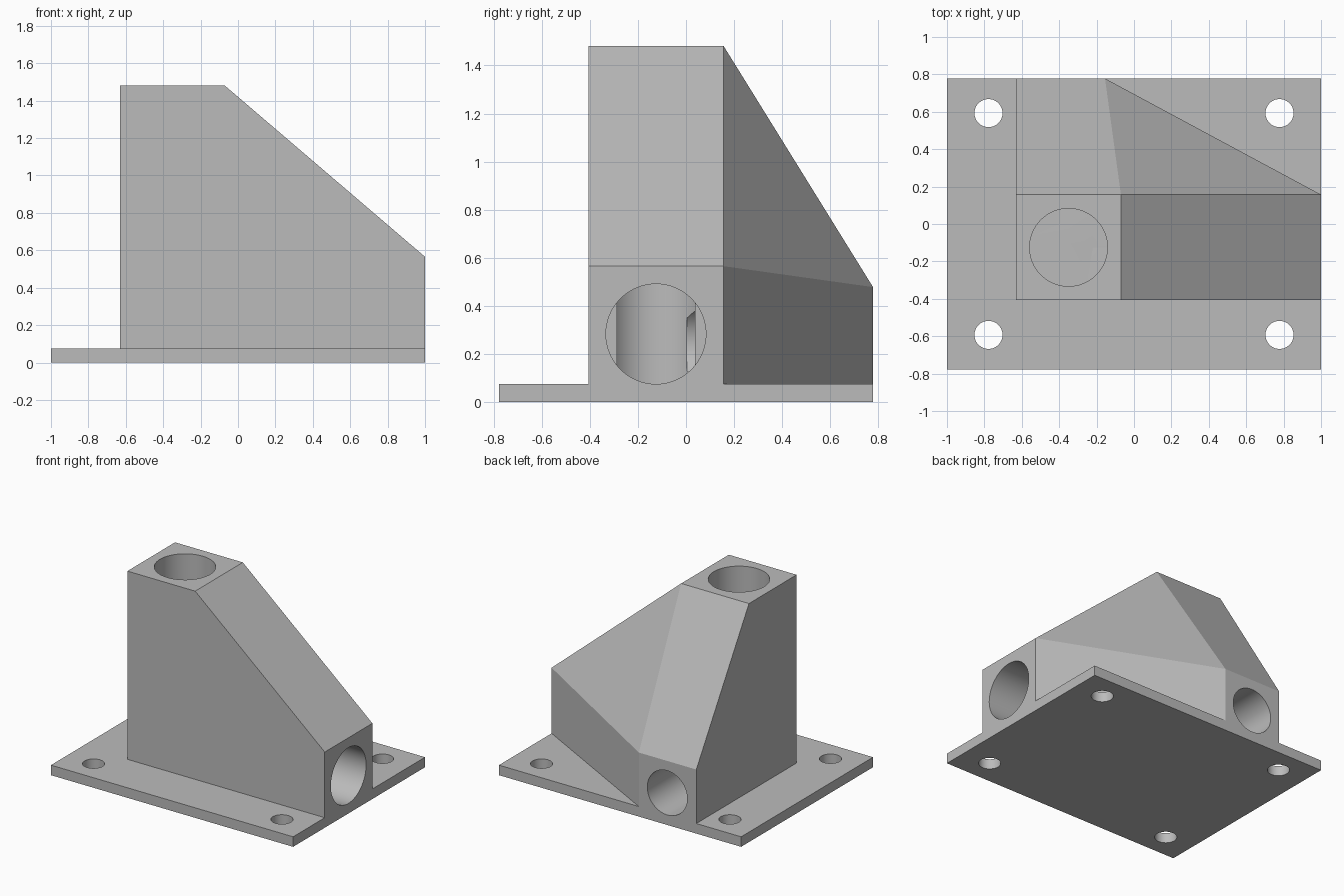
import bpy, bmesh, math
from mathutils import Matrix, Vector

cube = bpy.data.objects.get("Cube")
if cube:
    bpy.data.objects.remove(cube, do_unlink=True)

# Single grey plastic
grey = bpy.data.materials.new("grey_plastic")
grey.use_nodes = True
colour = (0.5, 0.5, 0.5, 1)
grey.diffuse_color = colour
grey.node_tree.nodes["Principled BSDF"].inputs["Base Color"].default_value = colour

PLATE = 0.075          # plate thickness
DEPTH = 0.778          # half depth of the plate
FRONT, RIDGE = -0.405, 0.157
LEFT_WALL, TOP = -0.63, 1.48


def make_object(name, bm):
    bmesh.ops.recalc_face_normals(bm, faces=bm.faces)
    mesh = bpy.data.meshes.new(name)
    bm.to_mesh(mesh)
    bm.free()
    mesh.materials.append(grey)
    obj = bpy.data.objects.new(name, mesh)
    bpy.context.collection.objects.link(obj)
    return obj


def cylinder(name, start, end, radius):
    """Solid cylinder running from one point to another."""
    a, b = Vector(start), Vector(end)
    turn = (b - a).to_track_quat('Z', 'Y').to_matrix().to_4x4()
    bm = bmesh.new()
    bmesh.ops.create_cone(bm, cap_ends=True, segments=64, radius1=radius, radius2=radius,
                          depth=(b - a).length, matrix=Matrix.Translation((a + b) / 2) @ turn)
    return make_object(name, bm)


def combine(target, tool, operation):
    """Apply a boolean and discard the tool."""
    tool.hide_render = True
    mod = target.modifiers.new(operation.lower(), 'BOOLEAN')
    mod.object, mod.operation, mod.solver = tool, operation, 'EXACT'
    bpy.ops.object.select_all(action='DESELECT')
    bpy.context.view_layer.objects.active = target
    target.select_set(True)
    bpy.ops.object.modifier_apply(modifier=mod.name)
    bpy.data.objects.remove(tool, do_unlink=True)


# Base plate
bm = bmesh.new()
bmesh.ops.create_cube(bm, size=1, matrix=Matrix.Translation((0, 0, PLATE / 2))
                      @ Matrix.Diagonal((2, 2 * DEPTH, PLATE, 1)))
bracket = make_object("corner_bracket", bm)

# Socket body: hull around the tower top, the side arm and the back arm
corners = [(x, y, TOP) for x in (LEFT_WALL, -0.07) for y in (FRONT, RIDGE)]
corners += [(1, y, z) for y in (FRONT, RIDGE) for z in (0, 0.565)]
corners += [(x, DEPTH, z) for x in (LEFT_WALL, -0.155) for z in (0, 0.478)]
corners.append((LEFT_WALL, FRONT, 0))
bm = bmesh.new()
for c in corners:
    bm.verts.new(c)
bmesh.ops.convex_hull(bm, input=bm.verts)
bmesh.ops.dissolve_limit(bm, angle_limit=math.radians(1), verts=bm.verts, edges=bm.edges)
combine(bracket, make_object("socket_body", bm), 'UNION')

# Three sockets meeting inside the body
px, py, pr = -0.35, -0.125, 0.208
side_z = PLATE + pr
back_x, back_r = -0.39, 0.165
back_z = PLATE + back_r
stop = 0.13            # where the arm sockets end, from the upright socket's axis
sockets = [
    ("upright_socket", (px, py, PLATE), (px, py, TOP + 0.1), pr),
    ("side_socket", (px + stop, py, side_z), (1.1, py, side_z), pr),
    ("back_socket", (back_x, py + stop, back_z), (back_x, DEPTH + 0.1, back_z), back_r),
]
# Screw holes at the plate corners
for sx in (-1, 1):
    for sy in (-1, 1):
        x, y = sx * 0.778, sy * 0.593
        sockets.append(("screw_hole", (x, y, -0.1), (x, y, 0.2), 0.075))
for spec in sockets:
    combine(bracket, cylinder(*spec), 'DIFFERENCE')

# Smooth bores, crisp flat facets
bpy.ops.object.shade_smooth_by_angle(angle=math.radians(12))
